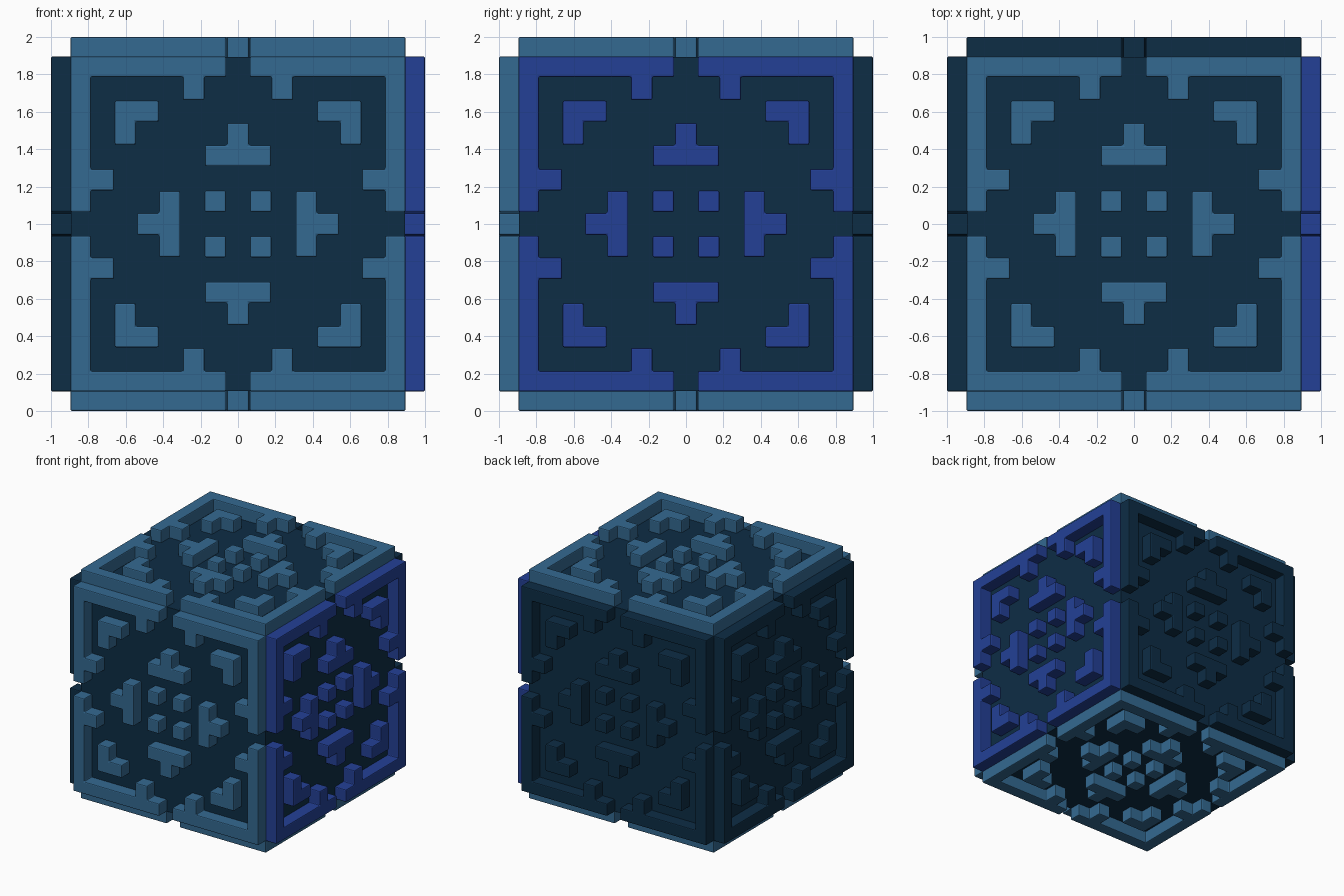
import bpy, bmesh
from mathutils import Matrix, Vector

if "Cube" in bpy.data.objects:
    bpy.data.objects.remove(bpy.data.objects["Cube"])


def material(name, rgb):
    m = bpy.data.materials.new(name)
    m.diffuse_color = (*rgb, 1.0)
    m.use_nodes = True
    m.node_tree.nodes["Principled BSDF"].inputs["Base Color"].default_value = m.diffuse_color
    return m


NAVY = material("dark navy", (0.004, 0.026, 0.060))
STEEL = material("steel blue", (0.034, 0.142, 0.285))
ROYAL = material("royal blue", (0.017, 0.051, 0.305))

CORE, TOP, BASE = 0.893, 1.0, 0.88
CENTRE = Vector((0, 0, 1))

# One quarter of the relief pattern; each outline is repeated four times by rotation
QUARTER = {
    "corner_frame": [(.063, .787), (.18, .787), (.18, .664), (.295, .664), (.295, .787),
                     (.787, .787), (.787, .295), (.664, .295), (.664, .18), (.787, .18),
                     (.787, .063), (.895, .063), (.895, .895), (.063, .895)],
    "corner_bracket": [(.424, .547), (.547, .547), (.547, .424), (.659, .424),
                       (.659, .659), (.424, .659)],
    "t_block": [(-.177, .309), (.177, .309), (.177, .421), (.058, .421),
                (.058, .539), (-.058, .539), (-.058, .421), (-.177, .421)],
    "centre_stud": [(.065, .065), (.178, .065), (.178, .178), (.065, .178)],
}


def add_object(name, bm, mat):
    mesh = bpy.data.meshes.new(name)
    bmesh.ops.recalc_face_normals(bm, faces=bm.faces[:])
    bm.to_mesh(mesh)
    bm.free()
    mesh.materials.append(mat)
    obj = bpy.data.objects.new(name, mesh)
    bpy.context.collection.objects.link(obj)
    return obj


def relief(name, outline, direction, mat):
    """Four rotated copies of an outline, raised from one side of the cube."""
    bm = bmesh.new()
    turn = Vector(direction).to_track_quat('Z', 'Y').to_matrix().to_4x4()
    for k in range(4):
        spin = Matrix.Rotation(k * 1.5707963268, 4, 'Z')
        place = Matrix.Translation(CENTRE) @ turn @ spin
        low = [bm.verts.new(place @ Vector((x, y, BASE))) for x, y in outline]
        high = [bm.verts.new(place @ Vector((x, y, TOP))) for x, y in outline]
        bm.faces.new(low[::-1])
        bm.faces.new(high)
        n = len(outline)
        for i in range(n):
            j = (i + 1) % n
            bm.faces.new((low[i], low[j], high[j], high[i]))
    obj = add_object(name, bm, mat)
    # Fine chamfer on all edges
    bevel = obj.modifiers.new("chamfer", 'BEVEL')
    bevel.width = 0.008
    bevel.segments = 2
    bevel.limit_method = 'ANGLE'


# Solid inner cube
bm = bmesh.new()
bmesh.ops.create_cube(bm, size=2 * CORE, matrix=Matrix.Translation(CENTRE))
add_object("core_cube", bm, NAVY)

# Raised pattern on all six sides
SIDES = {
    "front": ((0, -1, 0), STEEL),
    "back": ((0, 1, 0), NAVY),
    "left": ((-1, 0, 0), NAVY),
    "right": ((1, 0, 0), ROYAL),
    "top": ((0, 0, 1), STEEL),
    "bottom": ((0, 0, -1), STEEL),
}
for side, (direction, mat) in SIDES.items():
    for part, outline in QUARTER.items():
        relief(f"{side}_{part}", outline, direction, mat)
